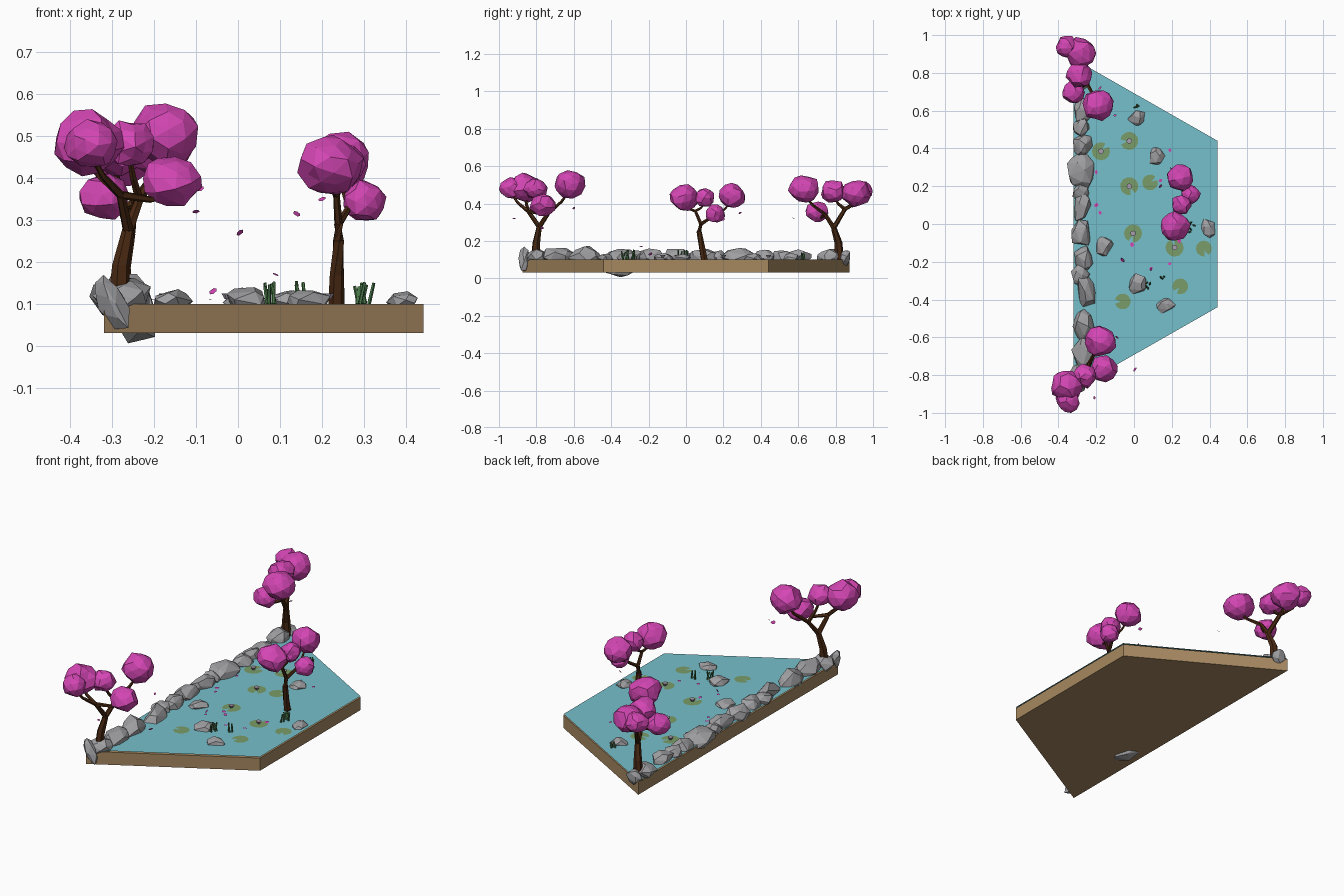
import bpy, bmesh, math, random
from mathutils import Vector, Matrix

if "Cube" in bpy.data.objects:
    bpy.data.objects.remove(bpy.data.objects["Cube"])

random.seed(4)


def material(name, rgb):
    m = bpy.data.materials.new(name)
    lin = [((c / 255 + 0.055) / 1.055) ** 2.4 if c > 10 else c / 3295 for c in rgb]
    m.diffuse_color = (*lin, 1)
    m.use_nodes = True
    m.node_tree.nodes["Principled BSDF"].inputs["Base Color"].default_value = m.diffuse_color
    return m


EARTH = material("earth", (166, 136, 96))
WATER = material("water", (118, 192, 203))
BLOSSOM = material("blossom pink", (212, 70, 180))
BARK = material("bark", (72, 40, 18))
STONE = material("stone", (160, 160, 163))
PAD = material("lily pad green", (122, 156, 104))
REED = material("reed green", (72, 118, 72))
LOTUS = material("lotus lilac", (170, 160, 178))


def finish(bm, name, mat):
    bmesh.ops.recalc_face_normals(bm, faces=bm.faces[:])
    me = bpy.data.meshes.new(name)
    bm.to_mesh(me)
    bm.free()
    me.materials.append(mat)
    ob = bpy.data.objects.new(name, me)
    bpy.context.collection.objects.link(ob)
    return ob


def add_clump(bm, x, y, z, r):
    """Faceted, slightly lumpy ball of blossom."""
    vs = bmesh.ops.create_icosphere(bm, subdivisions=2, radius=r)["verts"]
    spin = Matrix.Rotation(random.uniform(0, 6), 3, Vector((random.random(), random.random(), 1)))
    for v in vs:
        v.co = spin @ v.co * random.uniform(0.86, 1.06)
        v.co.z *= 0.92
        v.co += Vector((x, y, z))


def add_rock(bm, centre, half, turn=0.0, tilt=0.0, n=20):
    """Angular stone: hull of points scattered on an ellipsoid."""
    rot = Matrix.Rotation(turn, 3, 'Z') @ Matrix.Rotation(tilt, 3, 'Y')
    pts = []
    for i in range(n):
        zz = 1 - 2 * (i + 0.5) / n
        a = i * 2.4 + random.uniform(-0.4, 0.4)
        s = math.sqrt(1 - zz * zz)
        k = random.uniform(0.8, 1.1)
        p = Vector((s * math.cos(a) * half[0], s * math.sin(a) * half[1], zz * half[2])) * k
        pts.append(bm.verts.new(rot @ p + Vector(centre)))
    res = bmesh.ops.convex_hull(bm, input=pts)
    inner = [g for g in res["geom_interior"] if isinstance(g, bmesh.types.BMVert)]
    bmesh.ops.delete(bm, geom=inner, context='VERTS')


def add_tube(bm, path, radii, sides=6):
    """Tapered limb through a few points."""
    path = [Vector(p) for p in path]
    rings = []
    for i, p in enumerate(path):
        d = path[min(i + 1, len(path) - 1)] - path[max(i - 1, 0)]
        q = d.to_track_quat('Z', 'Y')
        rings.append([bm.verts.new(p + q @ Vector((math.cos(t) * radii[i], math.sin(t) * radii[i], 0)))
                      for t in (2 * math.pi * k / sides for k in range(sides))])
    for a, b in zip(rings, rings[1:]):
        for k in range(sides):
            j = (k + 1) % sides
            bm.faces.new((a[k], a[j], b[j], b[k]))
    bm.faces.new(rings[0][::-1])
    bm.faces.new(rings[-1])


# Half-hexagon slab of earth and the water sheet on top
OUTLINE = [(-0.32, -0.875), (0.443, -0.44), (0.443, 0.44), (-0.32, 0.875)]
bm = bmesh.new()
base = bm.faces.new([bm.verts.new((x, y, 0.03)) for x, y in OUTLINE])
up = bmesh.ops.extrude_face_region(bm, geom=[base])["geom"]
bmesh.ops.translate(bm, verts=[g for g in up if isinstance(g, bmesh.types.BMVert)], vec=(0, 0, 0.07))
finish(bm, "earth_base", EARTH)
bm = bmesh.new()
bm.faces.new([bm.verts.new((x, y, 0.107)) for x, y in OUTLINE])
finish(bm, "water_surface", WATER)

# Blossom trees: trunk path, trunk base radius, fork branches, clumps (x, y, z, radius)
TREES = {
    "front": ([(-0.285, -0.805, 0.09), (-0.28, -0.80, 0.19), (-0.262, -0.785, 0.275)], 0.027,
              (-0.28, -0.845, 0.36), (-0.235, -0.735, 0.35),
              [(-0.175, -0.62, 0.505, 0.085), (-0.16, -0.765, 0.39, 0.072), (-0.26, -0.805, 0.48, 0.065),
               (-0.36, -0.86, 0.485, 0.085), (-0.35, -0.935, 0.48, 0.065)], (1, 0, 1, 0, 0)[0:5]),
    "back": ([(-0.28, 0.82, 0.09), (-0.275, 0.815, 0.19), (-0.258, 0.79, 0.27)], 0.027,
             (-0.29, 0.85, 0.37), (-0.25, 0.745, 0.34),
             [(-0.19, 0.63, 0.48, 0.085), (-0.32, 0.70, 0.355, 0.062), (-0.29, 0.79, 0.465, 0.07),
              (-0.285, 0.91, 0.455, 0.082), (-0.355, 0.94, 0.465, 0.06)], (1, 1, 0, 0, 0)),
    "middle": ([(0.235, 0.10, 0.09), (0.236, 0.085, 0.17), (0.24, 0.07, 0.25), (0.24, 0.08, 0.29)], 0.02,
               (0.235, 0.05, 0.36), (0.265, 0.14, 0.33),
               [(0.22, -0.01, 0.43, 0.08), (0.25, 0.10, 0.43, 0.055), (0.30, 0.155, 0.345, 0.055),
                (0.245, 0.245, 0.44, 0.075)], (0, 0, 1, 1)),
}
for name, (trunk, r, fork0, fork1, clumps, side) in TREES.items():
    bm = bmesh.new()
    n = len(trunk)
    add_tube(bm, trunk, [r * (1 - 0.45 * i / (n - 1)) for i in range(n)])
    for f in (fork0, fork1):
        add_tube(bm, [trunk[-1], f], [r * 0.5, r * 0.4])
    for (x, y, z, cr), s in zip(clumps, side):
        f = Vector((fork0, fork1)[s])
        tip = Vector((x, y, z - cr * 0.4))
        mid = f.lerp(tip, 0.6) - Vector((0, 0, 0.012))
        add_tube(bm, [f, mid, tip], [r * 0.4, r * 0.3, r * 0.2], 5)
    finish(bm, name + "_tree_trunk", BARK)
    bm = bmesh.new()
    for c in clumps:
        add_clump(bm, *c)
    finish(bm, name + "_tree_blossom", BLOSSOM)

# Stone wall along the straight edge: y, half width, half length, half height
bm = bmesh.new()
for y, w, l, h in [(0.77, 0.06, 0.08, 0.045), (0.60, 0.05, 0.075, 0.045), (0.51, 0.05, 0.06, 0.04),
                   (0.42, 0.055, 0.06, 0.04), (0.28, 0.075, 0.11, 0.055), (0.17, 0.05, 0.06, 0.035),
                   (0.09, 0.05, 0.085, 0.045), (-0.05, 0.06, 0.08, 0.05), (-0.19, 0.055, 0.08, 0.045),
                   (-0.27, 0.05, 0.06, 0.04), (-0.54, 0.068, 0.10, 0.06),
                   (-0.68, 0.062, 0.10, 0.055), (-0.80, 0.075, 0.06, 0.045)]:
    add_rock(bm, (-0.275 + random.uniform(-0.01, 0.01), y, 0.115), (w, l, h), random.uniform(-0.2, 0.2),
             random.uniform(-0.3, 0.3))
# Deep boulder poking through the slab, and the end stones
add_rock(bm, (-0.25, -0.35, 0.086), (0.055, 0.12, 0.088), 0.1, -0.35)
add_rock(bm, (-0.30, -0.865, 0.10), (0.035, 0.035, 0.078), 0, -0.45)
add_rock(bm, (-0.28, 0.85, 0.11), (0.05, 0.035, 0.045))
finish(bm, "wall_stones", STONE)

# Stones standing in the pond
bm = bmesh.new()
for x, y, a, b, h in [(0.015, 0.56, 0.052, 0.045, 0.03), (0.12, 0.36, 0.04, 0.06, 0.03),
                      (-0.16, -0.12, 0.05, 0.065, 0.03), (0.02, -0.32, 0.06, 0.06, 0.036),
                      (0.165, -0.43, 0.055, 0.042, 0.03), (0.395, -0.025, 0.04, 0.055, 0.022)]:
    add_rock(bm, (x, y, 0.108), (a, b, h), random.uniform(-0.4, 0.4), 0, 16)
finish(bm, "pond_stones", STONE)

# Notched lily pads, some carrying a small lotus
pads = bmesh.new()
lotus = bmesh.new()
for x, y, flower in [(-0.025, 0.44, 1), (-0.175, 0.385, 1), (-0.025, 0.20, 1), (0.085, 0.22, 0), (-0.005, -0.05, 1),
                     (0.215, -0.125, 1), (0.37, -0.13, 0), (0.245, -0.33, 0), (-0.06, -0.41, 0)]:
    r, start = (0.048 if flower else 0.042), random.uniform(0, 6.28)
    rim = [pads.verts.new((x + r * math.cos(start + 0.25 + k * 0.52), y + r * math.sin(start + 0.25 + k * 0.52), 0.110))
           for k in range(12)]
    hub = pads.verts.new((x + 0.01 * math.cos(start), y + 0.01 * math.sin(start), 0.110))
    for a, b in zip(rim, rim[1:]):
        pads.faces.new((hub, a, b))
    if flower:
        bmesh.ops.create_cone(lotus, cap_ends=True, segments=7, radius1=0.007, radius2=0.015, depth=0.014,
                              matrix=Matrix.Translation((x, y, 0.118)))
finish(pads, "lily_pads", PAD)
finish(lotus, "lotus_flowers", LOTUS)

# Clusters of leaning reeds
bm = bmesh.new()
for x, y, n, sx, sy, h in [(0.085, -0.31, 5, 0.02, 0.03, 0.042), (0.145, -0.29, 3, 0.02, 0.03, 0.045),
                           (0.295, -0.02, 8, 0.02, 0.03, 0.045), (0.015, 0.625, 4, 0.025, 0.01, 0.03)]:
    for i in range(n):
        px, py = x + random.uniform(-sx, sx), y + random.uniform(-sy, sy)
        hh = h * random.uniform(0.7, 1.05)
        add_tube(bm, [(px, py, 0.10), (px + random.uniform(-0.015, 0.015), py + random.uniform(-0.015, 0.015), 0.108 + hh)],
                 [0.005, 0.004], 5)
finish(bm, "reeds", REED)

# Petals drifting on the water and falling through the air
bm = bmesh.new()
for x, y, z in [(0.19, 0.39, 0.111), (0.14, 0.23, 0.111), (-0.20, 0.275, 0.111), (-0.20, 0.10, 0.111),
                (-0.18, 0.06, 0.111), (-0.01, -0.11, 0.111), (-0.065, -0.19, 0.111), (0.09, -0.235, 0.111),
                (0.24, -0.09, 0.111), (0.19, -0.21, 0.111), (-0.10, 0.575, 0.32), (-0.18, 0.72, 0.36),
                (0.14, 0.20, 0.315), (0.09, -0.24, 0.17), (-0.06, -0.19, 0.13), (-0.09, -0.60, 0.375),
                (0.005, -0.77, 0.27), (-0.21, -0.92, 0.32), (0.20, 0.29, 0.35)]:
    s = random.uniform(0.009, 0.014)
    tilt = 0.1 if z < 0.12 else random.uniform(0.3, 1)
    rot = Matrix.Rotation(random.uniform(0, 6), 3, 'Z') @ Matrix.Rotation(tilt, 3, 'X')
    bm.faces.new([bm.verts.new(Vector((x, y, z)) + rot @ Vector(p) * s)
                  for p in ((-1, 0, 0), (-0.3, -0.7, 0), (0.6, -0.6, 0), (1, 0, 0), (0.6, 0.6, 0), (-0.3, 0.7, 0))])
finish(bm, "petals", BLOSSOM)
